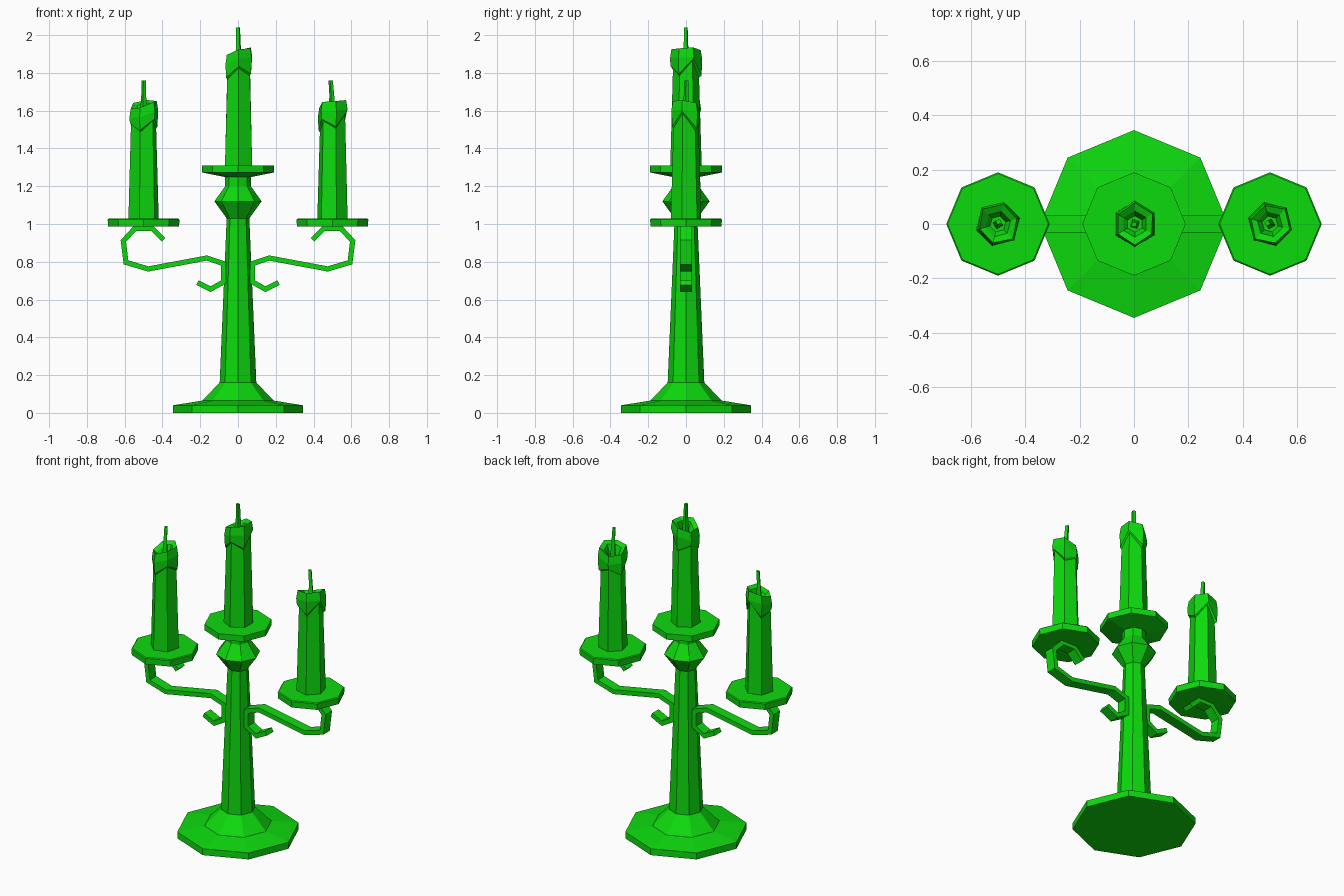
import bpy, bmesh, math
from mathutils import Vector

cube = bpy.data.objects.get("Cube")
if cube:
    bpy.data.objects.remove(cube)

green = bpy.data.materials.new("bright_green")
green.use_nodes = True
green.diffuse_color = (0.004, 0.7, 0.004, 1)
green.node_tree.nodes["Principled BSDF"].inputs["Base Color"].default_value = green.diffuse_color


def loft(name, rings, location=(0, 0, 0), turn=0):
    """Skin a list of equal-sized point rings and cap both ends."""
    bm = bmesh.new()
    loops = [[bm.verts.new(p) for p in ring] for ring in rings]
    n = len(loops[0])
    for a, b in zip(loops, loops[1:]):
        for i in range(n):
            j = (i + 1) % n
            bm.faces.new((a[i], a[j], b[j], b[i]))
    bm.faces.new(loops[0][::-1])
    bm.faces.new(loops[-1])
    bmesh.ops.recalc_face_normals(bm, faces=bm.faces)
    mesh = bpy.data.meshes.new(name)
    bm.to_mesh(mesh)
    bm.free()
    mesh.materials.append(green)
    obj = bpy.data.objects.new(name, mesh)
    obj.location = location
    obj.rotation_euler.z = turn
    bpy.context.collection.objects.link(obj)
    return obj


def ring(radii, heights, sides, centre=(0, 0)):
    """Polygon ring; radius and height may vary per corner."""
    radii = radii if isinstance(radii, (list, tuple)) else [radii] * sides
    heights = heights if isinstance(heights, (list, tuple)) else [heights] * sides
    step = math.tau / sides
    return [(centre[0] + r * math.cos(i * step), centre[1] + r * math.sin(i * step), z)
            for i, (r, z) in enumerate(zip(radii, heights))]


def turned(name, profile, location=(0, 0, 0)):
    return loft(name, [ring(r, z, 8) for r, z in profile], location)


def candle(name, location, height, turn, lean):
    """Six-sided candle with an uneven wax collar, hollow top and wick."""
    drips = [height - d for d in (0.07, 0.16, 0.13, 0.17, 0.11, 0.15)]
    rim = [height - d for d in (0, 0.015, 0.045, 0.04, 0.01, 0.005)]
    flare = (0.083, 0.086, 0.078, 0.08, 0.085, 0.08)
    loft(name, [
        ring(0.083, 0, 6),
        ring(0.069, drips, 6),
        ring([r - 0.004 for r in flare], [z + 0.01 for z in drips], 6),
        ring(flare, [z - 0.05 for z in rim], 6),
        ring([r - 0.008 for r in flare], rim, 6),
        ring(0.048, [z - 0.015 for z in rim], 6),
        ring(0.03, height - 0.075, 6),
    ], location, turn)
    loft(name + "_wick", [
        ring(0.02, height - 0.08, 4),
        ring(0.013, height + 0.03, 4, (lean * 0.4, 0)),
        ring(0.012, height + 0.105, 4, (lean, 0)),
    ], location, turn)


def strip(name, path, thickness, depth, side):
    """Flat mitred bar following a path in the x-z plane."""
    pts = [Vector((x * side, z)) for x, z in path]
    rings = []
    for i, p in enumerate(pts):
        d1 = (p - pts[i - 1]).normalized() if i else (pts[1] - p).normalized()
        d2 = (pts[i + 1] - p).normalized() if i < len(pts) - 1 else d1
        n1, n2 = Vector((-d1.y, d1.x)), Vector((-d2.y, d2.x))
        m = (n1 + n2).normalized()
        m *= thickness / 2 / m.dot(n1)
        a, b = p + m, p - m
        rings.append([(a.x, -depth, a.y), (a.x, depth, a.y),
                      (b.x, depth, b.y), (b.x, -depth, b.y)])
    return loft(name, rings)


# Foot, tapering stem and knob
turned("foot", [(0.345, 0), (0.345, 0.04), (0.19, 0.065), (0.097, 0.16)])
turned("stem", [(0.097, 0.16), (0.06, 1.03), (0.125, 1.12), (0.068, 1.2), (0.068, 1.26)])

# Drip trays
tray = [(0.075, -0.06), (0.19, -0.037), (0.19, 0)]
flat_tray = [(0.188, -0.042), (0.19, -0.005), (0.185, 0)]
turned("centre_tray", tray, (0, 0, 1.31))
for label, side in (("left", 1), ("right", -1)):
    turned(label + "_tray", flat_tray, (0.5 * side, 0, 1.028))

# Scrolled arms
arm = [(0.215, 0.69), (0.145, 0.655), (0.077, 0.693), (0.077, 0.79), (0.165, 0.82),
       (0.475, 0.762), (0.593, 0.797), (0.607, 0.91), (0.545, 0.977), (0.455, 0.977),
       (0.395, 0.917)]
for label, side in (("left", 1), ("right", -1)):
    strip(label + "_arm", arm, 0.027, 0.031, side)

# Candles
candle("centre_candle", (0.003, 0, 1.31), 0.625, math.radians(30), -0.003)
candle("left_candle", (0.5, 0, 1.028), 0.628, math.radians(-15), -0.01)
candle("right_candle", (-0.5, 0, 1.028), 0.628, math.radians(75), 0.008)
